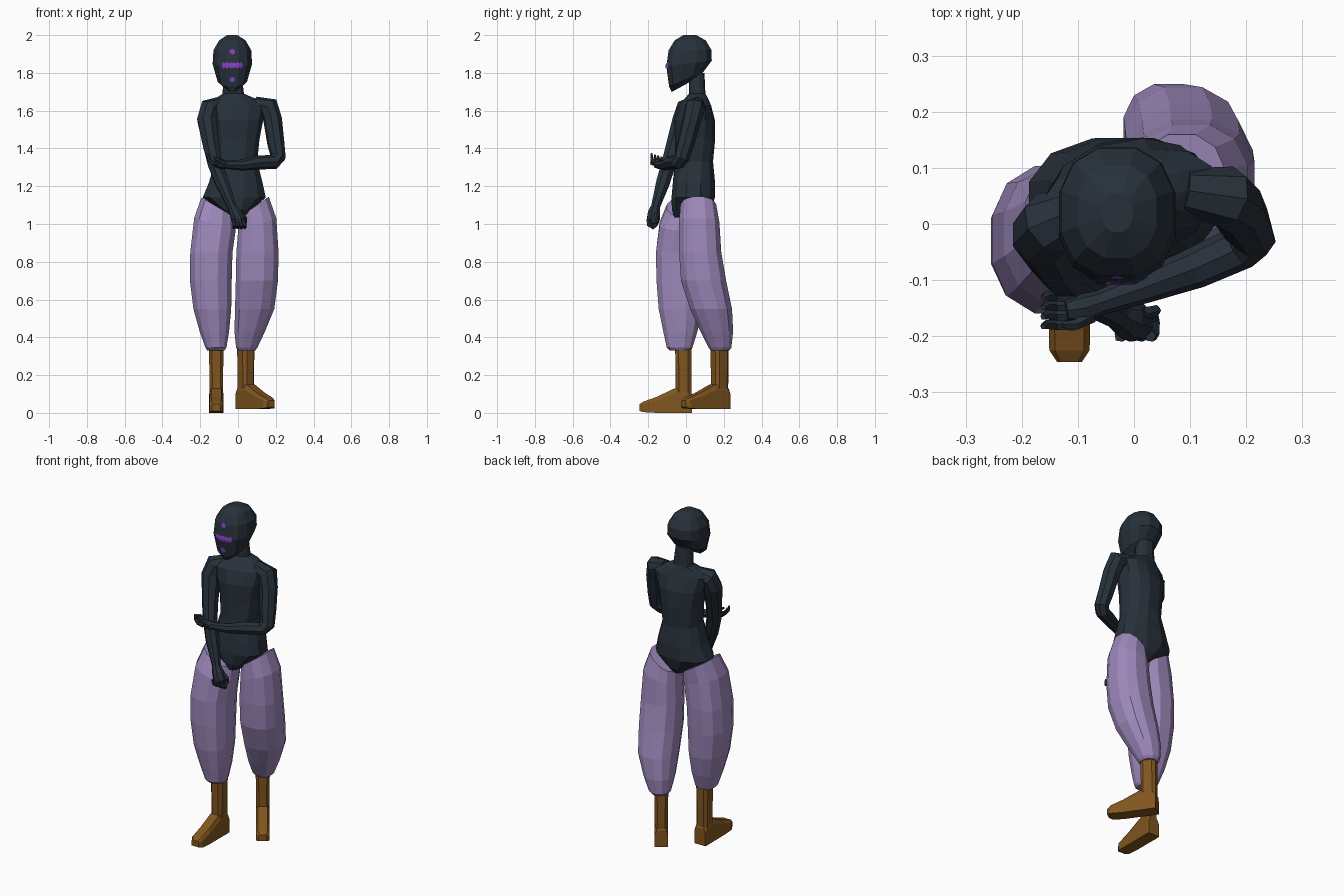
import bpy, bmesh, math
from mathutils import Vector, Matrix
from mathutils.bvhtree import BVHTree


def material(name, rgb):
    m = bpy.data.materials.new(name)
    m.diffuse_color = (*rgb, 1)
    return m


SKIN = material("dark slate", (0.020, 0.030, 0.042))
CLOTH = material("lilac cloth", (0.34, 0.25, 0.50))
LEATHER = material("brown leather", (0.22, 0.092, 0.014))
GLOW = material("violet paint", (0.24, 0.05, 0.56))


def loft(name, rings, mat):
    """Skin a list of equal-length point rings and cap both ends."""
    bm = bmesh.new()
    rows = [[bm.verts.new(p) for p in ring] for ring in rings]
    n = len(rows[0])
    for a, b in zip(rows, rows[1:]):
        for i in range(n):
            j = (i + 1) % n
            bm.faces.new((a[i], a[j], b[j], b[i]))
    bm.faces.new(rows[0][::-1])
    bm.faces.new(rows[-1])
    bmesh.ops.recalc_face_normals(bm, faces=bm.faces)
    me = bpy.data.meshes.new(name)
    bm.to_mesh(me)
    bm.free()
    me.materials.append(mat)
    ob = bpy.data.objects.new(name, me)
    bpy.context.collection.objects.link(ob)
    return ob


def ring(z, cx, cy, rx, ry, tilt_x=0, tilt_y=0, turn=0, n=12, square=0.85):
    """Rounded horizontal ring; tilts raise z along x / y, turn twists it."""
    pts = []
    for i in range(n):
        a = 2 * math.pi * (i + 0.5) / n
        c, s = math.cos(a), math.sin(a)
        x = rx * math.copysign(abs(c) ** square, c)
        y = ry * math.copysign(abs(s) ** square, s)
        p = Matrix.Rotation(math.radians(turn), 2) @ Vector((x, y))
        pts.append(Vector((cx + p.x, cy + p.y, z + tilt_x * x + tilt_y * y)))
    return pts


def tube(name, path, mat, n=8):
    """Tapered limb along points (x, y, z, radius)."""
    P = [Vector(p[:3]) for p in path]
    u = None
    rings = []
    for k, p in enumerate(P):
        t = Vector((0, 0, 0))
        if k > 0:
            t += (p - P[k - 1]).normalized()
        if k < len(P) - 1:
            t += (P[k + 1] - p).normalized()
        t.normalize()
        u = t.orthogonal() if u is None else u - t * u.dot(t)
        u.normalize()
        v = t.cross(u)
        r = path[k][3]
        rings.append([p + r * (u * math.cos(2 * math.pi * i / n) + v * math.sin(2 * math.pi * i / n))
                      for i in range(n)])
    return loft(name, rings, mat)


# Head with a tilted jaw line
head = loft("head", [
    ring(1.735, -0.03, -0.010, 0.032, 0.068, tilt_y=0.55),
    ring(1.765, -0.03, 0.000, 0.080, 0.092, tilt_y=0.42),
    ring(1.850, -0.03, 0.016, 0.107, 0.124, tilt_y=0.12),
    ring(1.920, -0.03, 0.022, 0.103, 0.117),
    ring(1.972, -0.03, 0.022, 0.072, 0.085),
    ring(2.000, -0.03, 0.020, 0.028, 0.035)], SKIN)

# Face paint: jagged thin strips laid on the head
tree = BVHTree.FromPolygons([v.co for v in head.data.vertices],
                            [tuple(p.vertices) for p in head.data.polygons])


def face_strip(name, z, half_width, heights):
    bm = bmesh.new()
    cols = []
    last = len(heights) - 1
    for i, h in enumerate(heights):
        x = -0.03 + half_width * (2 * i / last - 1)
        col = []
        for s in (-1, 0, 1):
            hit = tree.ray_cast(Vector((x, -1, z + s * h)), Vector((0, 1, 0)))[0]
            col.append(bm.verts.new(hit + Vector((0, -0.004, 0))))
        cols.append(col)
    for a, b in zip(cols, cols[1:]):
        for k in (0, 1):
            bm.faces.new((a[k], b[k], b[k + 1], a[k + 1]))
    me = bpy.data.meshes.new(name)
    bm.to_mesh(me)
    bm.free()
    me.materials.append(GLOW)
    bpy.context.collection.objects.link(bpy.data.objects.new(name, me))


face_strip("eye_band", 1.84, 0.055, [0.008, 0.019, 0.009, 0.019, 0.009, 0.016, 0.012,
                                     0.016, 0.009, 0.019, 0.009, 0.019, 0.008])
for label, z in (("brow_dot", 1.912), ("chin_dot", 1.765)):
    face_strip(label, z, 0.014, [0.005, 0.012, 0.014, 0.012, 0.005])

# Torso and neck, chest twisted against the hips
loft("torso", [
    ring(1.035, -0.005, 0.020, 0.035, 0.085),
    ring(1.075, -0.010, 0.030, 0.085, 0.108),
    ring(1.140, -0.020, 0.038, 0.172, 0.118),
    ring(1.220, -0.012, 0.042, 0.146, 0.115),
    ring(1.330, -0.010, 0.042, 0.113, 0.102, turn=4),
    ring(1.450, -0.008, 0.048, 0.122, 0.105, turn=8),
    ring(1.550, -0.008, 0.045, 0.142, 0.105, turn=10),
    ring(1.625, -0.008, 0.045, 0.160, 0.082, turn=12),
    ring(1.665, -0.015, 0.055, 0.105, 0.058, turn=12),
    ring(1.690, -0.025, 0.060, 0.058, 0.044),
    ring(1.800, -0.030, 0.055, 0.050, 0.044)], SKIN)

# Hanging arm with a loose fist
tube("hanging_arm", [
    (-0.090, 0.030, 1.635, 0.040), (-0.150, 0.002, 1.612, 0.057),
    (-0.164, -0.020, 1.550, 0.056), (-0.143, -0.062, 1.420, 0.046),
    (-0.122, -0.092, 1.320, 0.041), (-0.085, -0.122, 1.220, 0.039),
    (-0.030, -0.162, 1.090, 0.025), (-0.014, -0.170, 1.060, 0.034),
    (0.002, -0.174, 1.020, 0.037), (0.010, -0.174, 0.995, 0.026)], SKIN)
for i in range(4):
    x = -0.025 + 0.018 * i
    tube("fist_finger", [(x, -0.200, 1.025, 0.011), (x + 0.006, -0.197, 0.995, 0.011),
                         (x + 0.006, -0.175, 0.982, 0.011), (x + 0.004, -0.155, 0.998, 0.009)], SKIN, 5)
tube("fist_thumb", [(0.015, -0.160, 1.055, 0.012), (0.038, -0.155, 1.030, 0.011),
                    (0.040, -0.152, 1.005, 0.007)], SKIN, 5)

# Folded arm reaching across to the other elbow
tube("folded_arm", [
    (0.090, 0.060, 1.635, 0.040), (0.165, 0.048, 1.618, 0.056),
    (0.184, 0.030, 1.550, 0.050), (0.200, 0.000, 1.430, 0.046),
    (0.212, -0.022, 1.355, 0.042), (0.190, -0.042, 1.328, 0.040),
    (0.110, -0.078, 1.326, 0.037), (0.020, -0.112, 1.312, 0.029),
    (-0.060, -0.140, 1.314, 0.022), (-0.090, -0.150, 1.318, 0.026),
    (-0.122, -0.155, 1.325, 0.020)], SKIN)
for i in range(4):
    y = -0.180 + 0.017 * i
    tube("gripping_finger", [(-0.105, y, 1.320, 0.011), (-0.140, y, 1.324, 0.010),
                             (-0.157, y, 1.345, 0.009), (-0.162, y - 0.003, 1.374 - 0.006 * i, 0.005)],
         SKIN, 5)
tube("gripping_thumb", [(-0.075, -0.165, 1.322, 0.012), (-0.105, -0.180, 1.342, 0.010),
                        (-0.128, -0.180, 1.352, 0.006)], SKIN, 5)

# Baggy trouser legs, gathered at the shin
loft("rear_trouser_leg", [
    ring(1.090, 0.085, 0.065, 0.080, 0.097, tilt_x=0.7),
    ring(1.000, 0.102, 0.070, 0.104, 0.110, tilt_x=0.3),
    ring(0.850, 0.103, 0.075, 0.115, 0.115),
    ring(0.700, 0.100, 0.093, 0.115, 0.123),
    ring(0.550, 0.088, 0.133, 0.107, 0.114),
    ring(0.430, 0.062, 0.163, 0.083, 0.089),
    ring(0.345, 0.046, 0.180, 0.058, 0.062),
    ring(0.330, 0.046, 0.180, 0.046, 0.050)], CLOTH)
loft("front_trouser_leg", [
    ring(1.090, -0.108, 0.005, 0.088, 0.108, tilt_x=-0.6),
    ring(1.000, -0.122, -0.018, 0.113, 0.125, tilt_x=-0.3),
    ring(0.850, -0.141, -0.028, 0.115, 0.135),
    ring(0.700, -0.144, -0.030, 0.114, 0.130),
    ring(0.550, -0.136, -0.030, 0.103, 0.118),
    ring(0.430, -0.125, -0.030, 0.080, 0.093),
    ring(0.345, -0.117, -0.034, 0.057, 0.070),
    ring(0.330, -0.117, -0.030, 0.046, 0.056)], CLOTH)


# Boots: square-cut shaft and a wedge foot
def boot(name, at, degrees):
    shaft = loft(name + "_shaft", [
        ring(0.36, 0, 0.000, 0.042, 0.045, n=8, square=0.6),
        ring(0.22, 0, 0.002, 0.038, 0.044, n=8, square=0.6),
        ring(0.06, 0, 0.002, 0.037, 0.043, n=8, square=0.6)], LEATHER)
    sections = []
    for y, w, low, top in ((0.047, 0.036, 0.0, 0.10), (0.030, 0.038, 0.0, 0.13),
                           (-0.045, 0.037, 0.0, 0.13), (-0.140, 0.037, 0.0, 0.085),
                           (-0.210, 0.036, 0.004, 0.060), (-0.231, 0.022, 0.010, 0.046)):
        c = w * 0.72
        m = top - 0.22 * (top - low)
        sections.append([(-w, y, low), (w, y, low), (w, y, m), (c, y, top), (-c, y, top), (-w, y, m)])
    foot = loft(name + "_foot", sections, LEATHER)
    for ob in (shaft, foot):
        ob.data.transform(Matrix.Translation(at) @ Matrix.Rotation(math.radians(degrees), 4, 'Z'))


boot("front_boot", (-0.115, -0.015, 0.0), 0)
boot("rear_boot", (0.042, 0.176, 0.02), 35)
